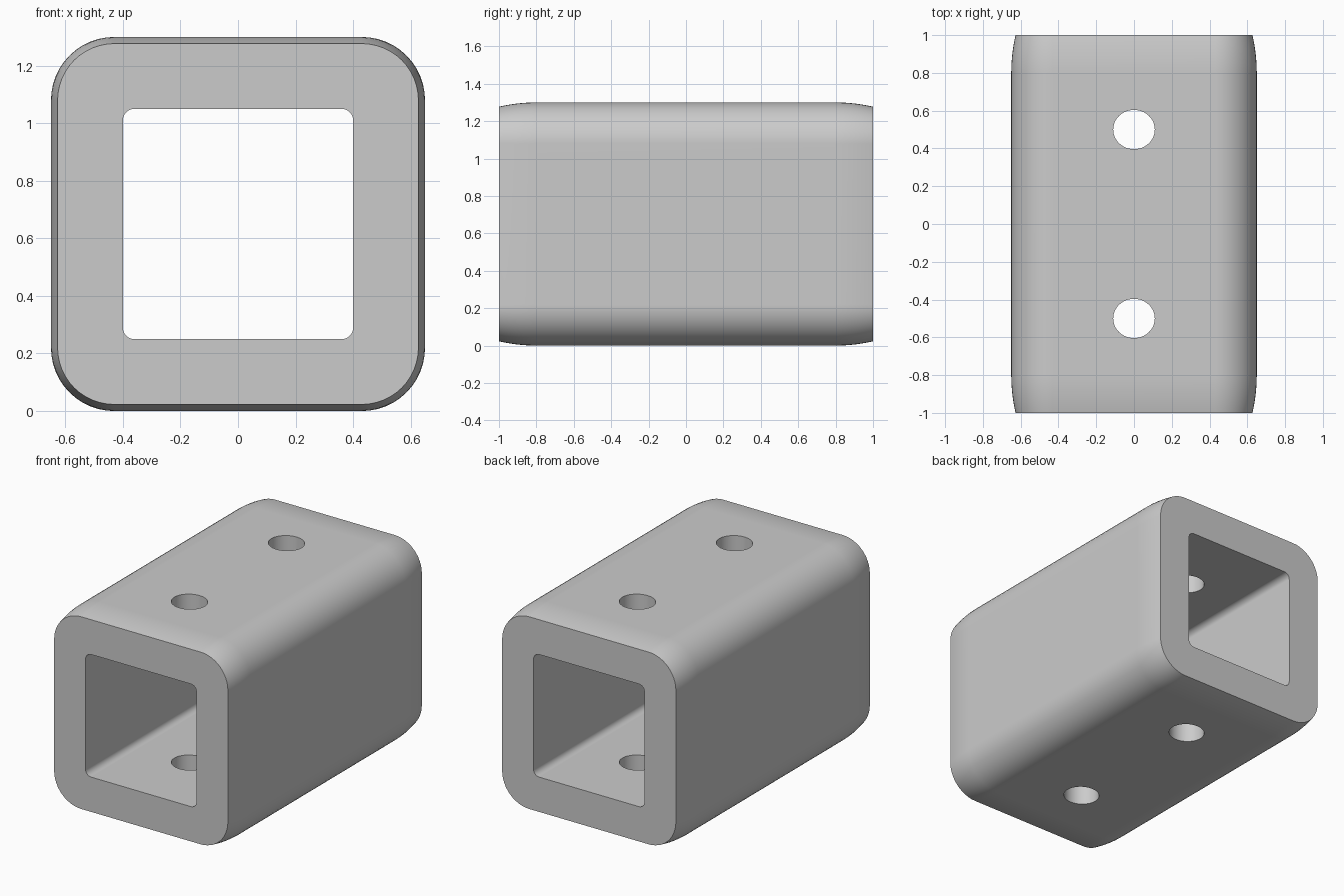
import bpy, bmesh, math

cube = bpy.data.objects.get("Cube")
if cube:
    bpy.data.objects.remove(cube, do_unlink=True)

LENGTH, HALF, CORNER = 2.0, 0.65, 0.22
BORE, BORE_CORNER = 0.40, 0.04
TAPER, DROP = 0.2, 0.023          # crowned ends
HOLE_X, HOLE_Y, HOLE_POS = 0.11, 0.104, 0.5

grey = bpy.data.materials.new("plain grey")
grey.use_nodes = True
colour = (0.6, 0.6, 0.6, 1)
grey.diffuse_color = colour
grey.node_tree.nodes["Principled BSDF"].inputs["Base Color"].default_value = colour


def rounded_ring(bm, half, radius, y, steps=12):
    """Ring of vertices around a rounded square at depth y."""
    ring = []
    for corner in range(4):
        mid = math.radians(45 + 90 * corner)
        cx = math.copysign(half - radius, math.cos(mid))
        cz = math.copysign(half - radius, math.sin(mid))
        for i in range(steps + 1):
            a = math.radians(90 * (corner + i / steps))
            ring.append(bm.verts.new((cx + radius * math.cos(a), y,
                                      HALF + cz + radius * math.sin(a))))
    return ring


def bridge(bm, a, b):
    for i in range(len(a)):
        j = (i + 1) % len(a)
        bm.faces.new((a[i], a[j], b[j], b[i]))


# Tube: crowned outer skin, flat end faces and straight bore in one closed loft
bm = bmesh.new()
arc_radius = (TAPER ** 2 + DROP ** 2) / (2 * DROP)
end_steps = 8
stations = [(LENGTH / 2 - TAPER + t, arc_radius - math.sqrt(arc_radius ** 2 - t * t))
            for t in (TAPER * i / end_steps for i in range(end_steps + 1))]
profile = [(-y, d) for y, d in reversed(stations)] + stations
rings = [rounded_ring(bm, HALF - d, CORNER - d, y) for y, d in profile]
rings += [rounded_ring(bm, BORE, BORE_CORNER, y) for y in (LENGTH / 2, -LENGTH / 2)]
for i, ring in enumerate(rings):
    bridge(bm, ring, rings[(i + 1) % len(rings)])
bmesh.ops.recalc_face_normals(bm, faces=bm.faces)
mesh = bpy.data.meshes.new("square_tube")
bm.to_mesh(mesh)
bm.free()
mesh.materials.append(grey)
tube = bpy.data.objects.new("square_tube", mesh)
bpy.context.collection.objects.link(tube)
bpy.context.view_layer.objects.active = tube

# Bolt holes through the top and bottom walls
for side in (-1, 1):
    bpy.ops.mesh.primitive_cylinder_add(vertices=48, radius=1, depth=2,
                                        location=(0, side * HOLE_POS, HALF))
    cutter = bpy.context.object
    cutter.name = "hole_cutter"
    cutter.scale = (HOLE_X, HOLE_Y, 1)
    cutter.hide_render = True
    cutter.data.materials.append(grey)
    bpy.context.view_layer.objects.active = tube
    cut = tube.modifiers.new("bolt_hole", "BOOLEAN")
    cut.operation, cut.solver, cut.object = "DIFFERENCE", "EXACT", cutter
    bpy.ops.object.modifier_apply(modifier=cut.name)
    bpy.data.objects.remove(cutter, do_unlink=True)

# Smooth rounded corners, crisp rims
bpy.ops.object.select_all(action="DESELECT")
tube.select_set(True)
bpy.context.view_layer.objects.active = tube
bpy.ops.object.shade_smooth_by_angle(angle=math.radians(35))
weighted = tube.modifiers.new("even_shading", "WEIGHTED_NORMAL")
weighted.keep_sharp = True
